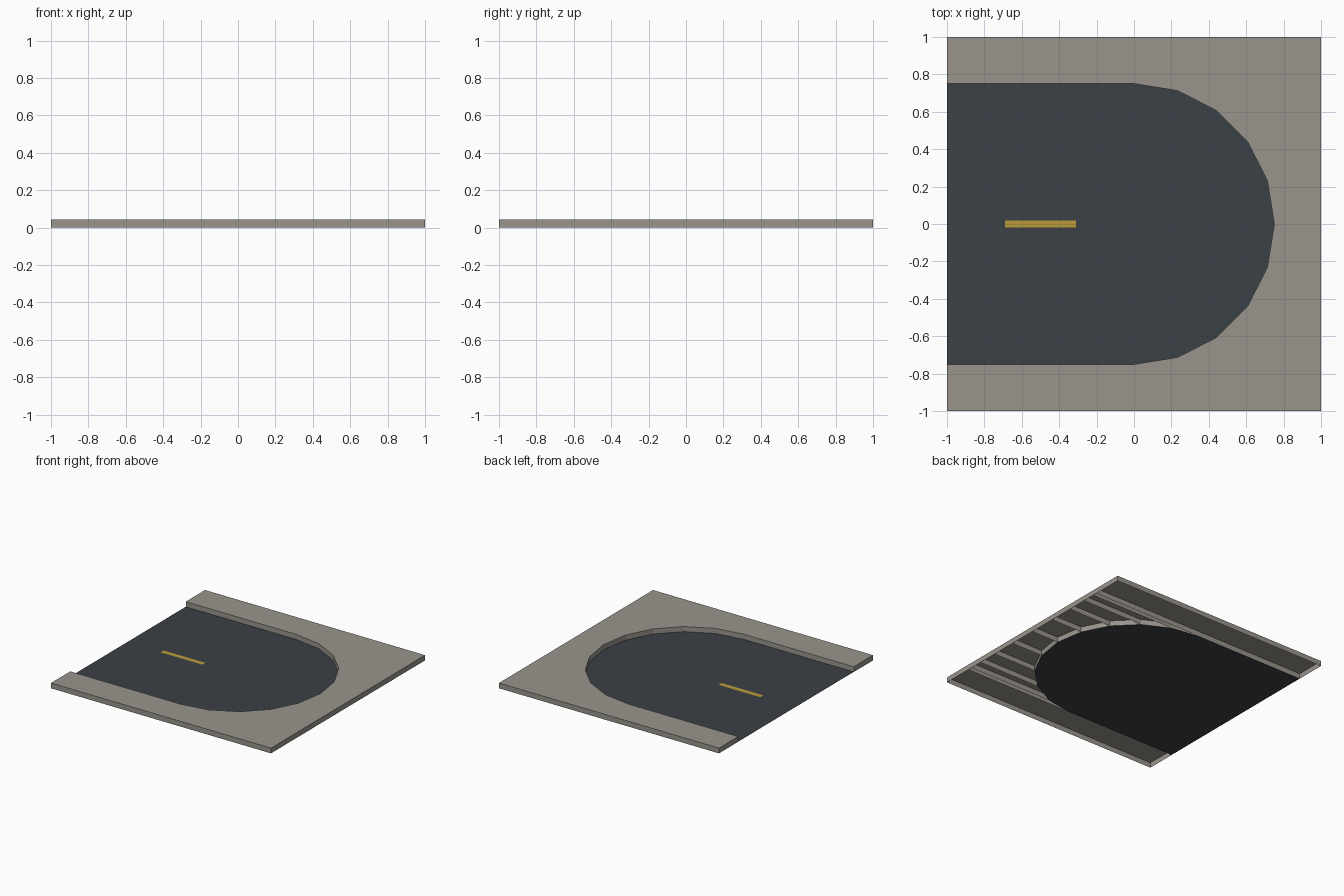
import bpy, math

if "Cube" in bpy.data.objects:
    bpy.data.objects.remove(bpy.data.objects["Cube"])

HEIGHT = 0.043   # kerb height
RADIUS = 0.75    # road half width and end radius
STEPS = 10       # segments in the rounded end


def material(name, rgb):
    m = bpy.data.materials.new(name)
    m.diffuse_color = (*rgb, 1)
    m.use_nodes = True
    m.node_tree.nodes["Principled BSDF"].inputs["Base Color"].default_value = m.diffuse_color
    return m


def build(name, verts, faces, mat):
    me = bpy.data.meshes.new(name)
    me.from_pydata(verts, [], faces)
    me.materials.append(mat)
    ob = bpy.data.objects.new(name, me)
    bpy.context.collection.objects.link(ob)
    return ob


def hollow_blocks(name, outlines, mat):
    """Blocks with a top and side walls, open underneath; outlines run counter-clockwise."""
    verts, faces = [], []
    for outline in outlines:
        b, n = len(verts), len(outline)
        verts += [(x, y, 0) for x, y in outline]
        verts += [(x, y, HEIGHT) for x, y in outline]
        faces.append([b + n + i for i in range(n)])
        for i in range(n):
            j = (i + 1) % n
            faces.append([b + i, b + j, b + n + j, b + n + i])
    return build(name, verts, faces, mat)


concrete = material("concrete grey", (0.32, 0.30, 0.265))
asphalt = material("asphalt", (0.044, 0.052, 0.061))
yellow = material("line yellow", (0.48, 0.33, 0.04))

# Points of the rounded road end, from front to back
arc = []
for k in range(STEPS + 1):
    a = math.pi * (k / STEPS - 0.5)
    arc.append((RADIUS * math.cos(a), RADIUS * math.sin(a)))

# Straight pavements along both sides of the road
for name, y0, y1 in (("front_pavement", -1, -RADIUS), ("back_pavement", RADIUS, 1)):
    hollow_blocks(name, [[(-1, y0), (1, y0), (1, y1), (-1, y1)]], concrete)

# Pavement strips filling the space behind the rounded end
hollow_blocks("end_pavement",
              [[p, (1, p[1]), (1, q[1]), q] for p, q in zip(arc, arc[1:])], concrete)

# Road: straight part and rounded end
z = 0.001
build("straight_road",
      [(-1, -RADIUS, z), (0, -RADIUS, z), (0, RADIUS, z), (-1, RADIUS, z)],
      [(0, 1, 2, 3)], asphalt)
build("rounded_road", [(x, y, z) for x, y in arc], [range(len(arc))], asphalt)

# Painted centre line
build("centre_line",
      [(-0.69, -0.02, 0.004), (-0.31, -0.02, 0.004), (-0.31, 0.02, 0.004), (-0.69, 0.02, 0.004)],
      [(0, 1, 2, 3)], yellow)
